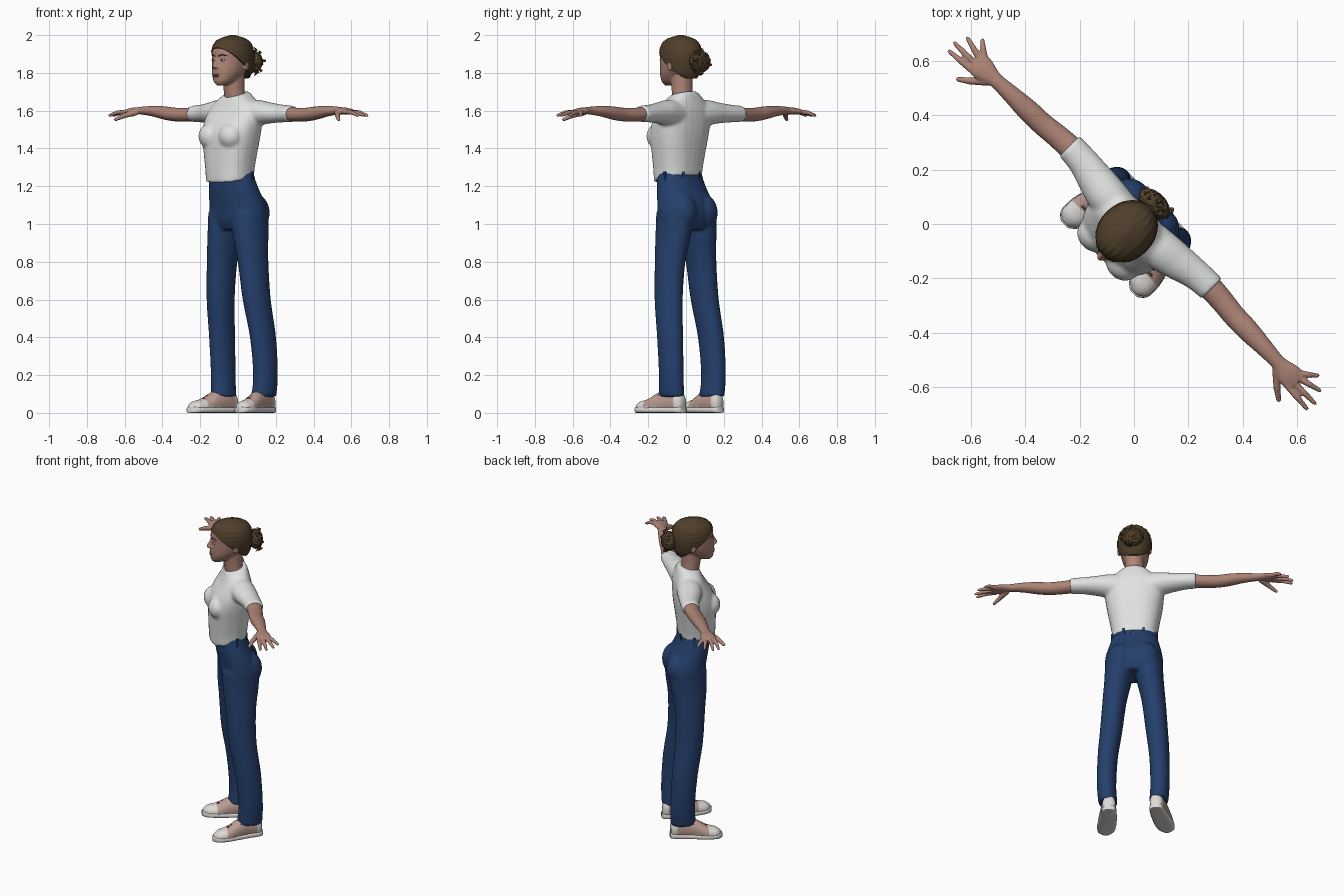
import bpy, bmesh, random
from math import sin, cos, pi, radians, atan2, copysign
from mathutils import Vector, Matrix, Euler

cube = bpy.data.objects.get("Cube")
if cube:
    bpy.data.objects.remove(cube, do_unlink=True)
random.seed(4)
TURN = radians(-45)   # the figure stands turned; everything is built facing -y


def material(name, r, g, b):
    m = bpy.data.materials.new(name)
    m.use_nodes = True
    m.diffuse_color = (r, g, b, 1)
    m.node_tree.nodes["Principled BSDF"].inputs["Base Color"].default_value = (r, g, b, 1)
    m.node_tree.nodes["Principled BSDF"].inputs["Roughness"].default_value = 0.8
    return m


SKIN = material("skin", .42, .23, .18)
SHIRT = material("white cotton", .74, .76, .75)
DENIM = material("blue denim", .018, .05, .15)
HAIR = material("brown hair", .08, .05, .024)
LIPS = material("lips", .32, .12, .1)
EYE = material("eye white", .6, .58, .55)
IRIS = material("dark iris", .03, .025, .02)
RUBBER = material("shoe white", .72, .69, .67)
CANVAS = material("shoe canvas", .5, .34, .29)
LACE = material("shoe lace", .1, .07, .06)


def finish(name, bm, mats, voxel=0, rule=None):
    bmesh.ops.recalc_face_normals(bm, faces=bm.faces)
    for f in bm.faces:
        f.smooth = True
        if rule:
            f.material_index = rule(f.calc_center_median())
    me = bpy.data.meshes.new(name)
    bm.to_mesh(me)
    bm.free()
    me.set_sharp_from_angle(angle=radians(50))
    for m in mats:
        me.materials.append(m)
    ob = bpy.data.objects.new(name, me)
    bpy.context.collection.objects.link(ob)
    ob.rotation_euler.z = TURN
    if voxel:   # melt overlapping pieces into one soft skin
        mod = ob.modifiers.new("blend", 'REMESH')
        mod.mode, mod.voxel_size, mod.use_smooth_shade = 'VOXEL', voxel, True
        mod = ob.modifiers.new("soften", 'SMOOTH')
        mod.factor, mod.iterations = .5, 5
    return ob


def loft(bm, sections, axis=2, side=1, n=28, p=2.0, steps=4):
    """Skin superellipse rings: (along, centre a, centre b, radius a, radius b, tilt)."""
    s = [Vector(tuple(c) + (0,) * (6 - len(c))) for c in sections]
    rows = []
    for i in range(len(s) - 1):
        a, b = s[i], s[i + 1]
        before, after = s[max(i - 1, 0)], s[min(i + 2, len(s) - 1)]
        for k in range(steps):
            t = k / steps
            rows.append(.5 * (2 * a + (b - before) * t + (2 * before - 5 * a + 4 * b - after) * t * t
                              + (3 * a - before - 3 * b + after) * t ** 3))
    rows.append(s[-1])
    ia, ib = [i for i in range(3) if i != axis]
    rings = []
    for along, ca, cb, ra, rb, tilt in rows:
        ring = []
        for k in range(n):
            c, d = cos(2 * pi * k / n), sin(2 * pi * k / n)
            co = Vector()
            co[ia] = ca + ra * copysign(abs(c) ** (2 / p), c)
            co[ib] = cb + rb * copysign(abs(d) ** (2 / p), d)
            co[axis] = along + tilt * d
            co.x *= side
            ring.append(bm.verts.new(co))
        rings.append(ring)
    for lo, hi in zip(rings, rings[1:]):
        for k in range(n):
            bm.faces.new((lo[k], lo[(k + 1) % n], hi[(k + 1) % n], hi[k]))
    bm.faces.new(rings[0])
    bm.faces.new(rings[-1])


def ball(bm, at, size, rot=(0, 0, 0)):
    mat = Matrix.LocRotScale(Vector(at), Euler(rot), Vector(size))
    bmesh.ops.create_uvsphere(bm, u_segments=20, v_segments=12, radius=1, matrix=mat)


def limb(bm, points, radii, side=1):
    """Round-jointed chain through the points."""
    pts = [Vector((x * side, y, z)) for x, y, z in points]
    for q, r in zip(pts, radii):
        bmesh.ops.create_uvsphere(bm, u_segments=12, v_segments=8, radius=r, matrix=Matrix.Translation(q))
    for a, b, ra, rb in zip(pts, pts[1:], radii, radii[1:]):
        rot = (b - a).to_track_quat('Z', 'Y').to_matrix().to_4x4()
        bmesh.ops.create_cone(bm, cap_ends=True, segments=12, radius1=ra, radius2=rb,
                              depth=(b - a).length, matrix=Matrix.Translation((a + b) / 2) @ rot)


# shirt: body, bust and sleeves
bm = bmesh.new()
loft(bm, [(1.238, 0, -.06, .13, .108, .022), (1.3, 0, -.06, .136, .112), (1.38, 0, -.056, .15, .118),
          (1.47, 0, -.05, .167, .124), (1.54, 0, -.036, .174, .113), (1.6, 0, -.018, .168, .093),
          (1.64, 0, -.012, .138, .079), (1.675, 0, -.014, .092, .068, .012),
          (1.69, 0, -.014, .072, .06, .014)], p=2.4)
for s in (1, -1):
    ball(bm, (s * .075, -.13, 1.465), (.068, .062, .068))
    loft(bm, [(.06, 0, 1.58, .07, .08), (.15, .005, 1.589, .075, .068), (.22, .015, 1.588, .068, .056),
              (.3, .03, 1.585, .057, .047), (.372, .035, 1.583, .053, .044)], axis=0, side=s)
finish("shirt", bm, [SHIRT], .009)

# trousers: pelvis, seat and legs
bm = bmesh.new()
loft(bm, [(1.28, 0, -.05, .126, .087), (1.2, 0, -.036, .148, .1), (1.1, 0, -.004, .169, .115),
          (1.02, 0, .004, .173, .112), (.97, 0, .003, .16, .09)], p=2.2)
for s in (1, -1):
    ball(bm, (s * .075, .05, 1.06), (.08, .08, .1))
    loft(bm, [(1.06, .088, .003, .083, .11), (.95, .094, 0, .081, .107), (.8, .116, -.003, .071, .09),
              (.6, .135, .005, .066, .082), (.4, .153, .034, .06, .077), (.2, .158, .048, .057, .073),
              (.085, .15, .042, .056, .076)], side=s)
finish("trousers", bm, [DENIM], .009)

# waistband and belt loops
bm = bmesh.new()
loft(bm, [(1.24, 0, -.046, .139, .096), (1.275, 0, -.05, .13, .091)], p=2.2, n=40)
for k in range(7):
    a = pi / 2 + 2 * pi * (k + .5) / 7
    mat = Matrix.Translation((.136 * cos(a), -.048 + .096 * sin(a), 1.25)) @ Matrix.Rotation(a, 4, 'Z')
    bmesh.ops.create_cube(bm, size=1, matrix=mat @ Matrix.Diagonal((.012, .014, .055, 1)))
finish("waistband", bm, [DENIM])

# arms and hands
for s, label in ((1, "left"), (-1, "right")):
    bm = bmesh.new()
    loft(bm, [(.33, .035, 1.583, .047, .038), (.42, .03, 1.578, .044, .037), (.5, .022, 1.58, .042, .036),
              (.57, .02, 1.588, .041, .035), (.65, .018, 1.597, .034, .028), (.72, .015, 1.6, .028, .022),
              (.75, .013, 1.6, .031, .019), (.8, .011, 1.597, .045, .018),
              (.838, .012, 1.592, .043, .014)], axis=0, side=s)
    for y, tip in ((-.022, (.93, -.031)), (.003, (.937, .004)), (.026, (.916, .05)), (.043, (.873, .083))):
        mid = ((.825 + tip[0]) / 2, (y + tip[1]) / 2, 1.59)
        limb(bm, [(.82, y, 1.593), mid, (*tip, 1.575)], (.0125, .0115, .0085), s)
    limb(bm, [(.755, -.01, 1.592), (.8, -.055, 1.573), (.835, -.081, 1.553)], (.018, .0135, .0095), s)
    finish(label + "_arm", bm, [SKIN], .0045)

# head: neck, skull, nose, ears and brow
bm = bmesh.new()
loft(bm, [(1.63, 0, -.012, .066, .058), (1.7, 0, -.028, .056, .055), (1.8, 0, -.035, .056, .064)])
loft(bm, [(1.733, 0, -.128, .02, .02), (1.752, 0, -.106, .047, .056), (1.785, 0, -.084, .069, .082),
          (1.82, 0, -.06, .082, .107), (1.87, 0, -.045, .09, .117), (1.92, 0, -.042, .09, .118),
          (1.96, 0, -.04, .075, .096), (1.985, 0, -.04, .035, .05)], p=2.1)
limb(bm, [(0, -.155, 1.875), (0, -.176, 1.836)], (.009, .012))
ball(bm, (0, -.155, 1.787), (.026, .014, .016))
for s in (1, -1):
    ball(bm, (s * .011, -.168, 1.831), (.009, .01, .008))
    ball(bm, (s * .089, -.025, 1.843), (.01, .021, .033), (radians(-10), 0, s * .35))
finish("head", bm, [SKIN], .0045)

# eyes, irises, eyebrows and lips
for s, label in ((1, "left"), (-1, "right")):
    for part, mat, at, size in (("eye", EYE, (.034, -.146, 1.868), (.015, .011, .0075)),
                                ("iris", IRIS, (.034, -.152, 1.868), (.007, .007, .007))):
        bm = bmesh.new()
        ball(bm, (s * at[0], at[1], at[2]), size)
        finish(label + "_" + part, bm, [mat])
    bm = bmesh.new()
    limb(bm, [(.016, -.16, 1.89), (.036, -.154, 1.896), (.056, -.139, 1.89)], (.003, .0035, .002), s)
    finish(label + "_eyebrow", bm, [HAIR])
bm = bmesh.new()
for z in (1.7825, 1.7905):
    ball(bm, (0, -.163, z), (.022, .008, .005))
finish("lips", bm, [LIPS])

# swept-back hair, trimmed at the hairline and grooved
bm = bmesh.new()
loft(bm, [(1.77, 0, .005, .055, .05), (1.8, 0, -.02, .084, .092), (1.85, 0, -.036, .099, .12),
          (1.9, 0, -.04, .102, .126), (1.95, 0, -.04, .09, .112), (1.98, 0, -.04, .062, .08),
          (2, 0, -.04, .012, .016)], n=96, steps=6)
cut = bmesh.ops.bisect_plane(bm, geom=bm.verts[:] + bm.edges[:] + bm.faces[:], plane_co=(0, -.165, 1.938),
                             plane_no=(0, .135, .165), clear_inner=True)
bmesh.ops.holes_fill(bm, edges=[e for e in bm.edges if e.is_boundary])
for v in bm.verts:
    groove = .0015 * sin(30 * atan2(v.co.x, v.co.z - 1.85))
    out = Vector((v.co.x, v.co.y + .04, v.co.z - 1.86)).normalized()
    v.co += out * groove * min(1, max(0, (1.995 - v.co.z) * 40))
finish("hair", bm, [HAIR])

# messy bun: coiled locks around a core, with loose ends
bm = bmesh.new()
ball(bm, (0, .105, 1.86), (.055, .035, .047))
centre = Vector((0, .105, 1.86))
for k in range(11):
    turn = Euler([random.uniform(0, pi) for i in range(3)]).to_matrix()
    loop = []
    for j in range(15):
        q = turn @ Vector((cos(2 * pi * j / 14), sin(2 * pi * j / 14), random.uniform(-.15, .15)))
        loop.append(centre + Vector((q.x * .06, q.y * .034, q.z * .05)))
    limb(bm, loop, [.0095] * 15)
for k in range(9):
    a = random.uniform(0, 2 * pi)
    d = Vector((cos(a), random.uniform(-.1, .3), sin(a)))
    limb(bm, [centre + d * .045, centre + d * .062 + Vector((0, .02, 0)), centre + d * .075], (.008, .006, .002))
finish("hair_bun", bm, [HAIR])

# shoes: upper with toe cap and heel, sole, laces
SHOE = [(.117, .14, .045, .02, .035), (.1, .14, .052, .037, .055), (.04, .146, .06, .044, .066),
        (-.03, .158, .05, .05, .06), (-.09, .17, .032, .053, .045), (-.145, .178, .027, .046, .035),
        (-.17, .18, .022, .027, .024), (-.178, .18, .02, .012, .014)]
for s, label in ((1, "left"), (-1, "right")):
    bm = bmesh.new()
    loft(bm, SHOE, axis=1, side=s, p=2.2, steps=6)
    for v in bm.verts:
        v.co.z = max(v.co.z, .004)
    finish(label + "_shoe", bm, [CANVAS, RUBBER], rule=lambda c: int(c.y < -.1 or c.y > .085 or c.z < .03))
    bm = bmesh.new()
    loft(bm, [(y * 1.03, x, .016, r * 1.07, .016) for y, x, z, r, h in SHOE], axis=1, side=s, p=4)
    finish(label + "_sole", bm, [RUBBER])
    bm = bmesh.new()
    for k in range(5):
        y, z, x = -.095 + .021 * k, .077 + .0085 * k, .171 - .0033 * k
        for d in (1, -1):
            limb(bm, [(x - d * .03, y, z - .014), (x, y + .008, z + .002), (x + d * .03, y + .017, z - .009)],
                 (.004, .004, .004), s)
    finish(label + "_laces", bm, [LACE])
